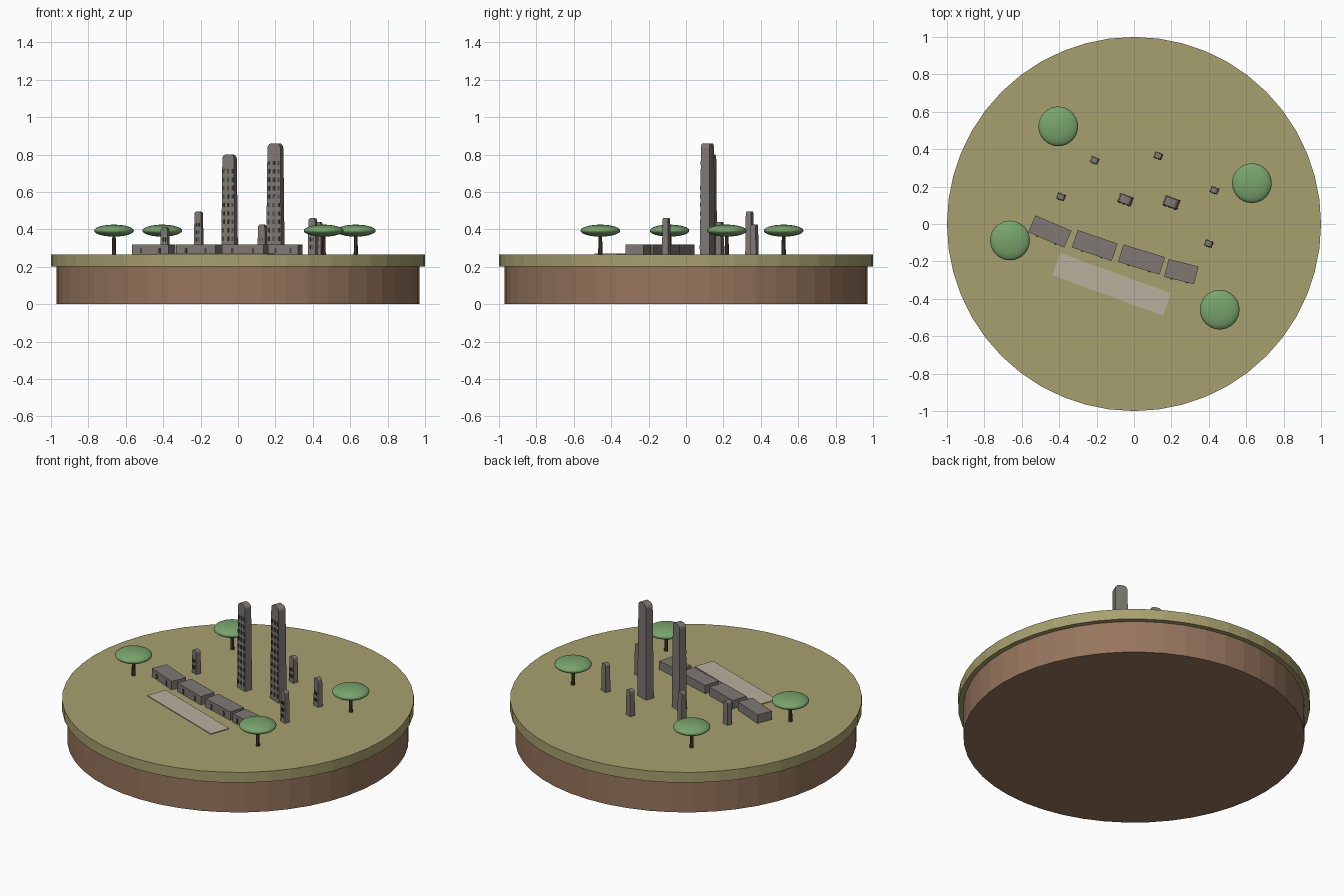
import bpy, bmesh, math
from mathutils import Matrix, Vector

cube = bpy.data.objects.get("Cube")
if cube:
    bpy.data.objects.remove(cube, do_unlink=True)


def material(name, r, g, b):
    m = bpy.data.materials.new(name)
    m.use_nodes = True
    m.diffuse_color = (r, g, b, 1)
    m.node_tree.nodes["Principled BSDF"].inputs["Base Color"].default_value = (r, g, b, 1)
    return m


GRASS = material("dry_grass", 0.39, 0.35, 0.16)
EARTH = material("brown_earth", 0.31, 0.18, 0.11)
STONE = material("grey_stone", 0.21, 0.19, 0.175)
DARK = material("dark_stone", 0.07, 0.06, 0.055)
PAVING = material("pale_paving", 0.49, 0.43, 0.34)
LEAF = material("leaf_green", 0.19, 0.37, 0.15)
BARK = material("dark_bark", 0.08, 0.055, 0.04)

GROUND = 0.265
TILT = math.radians(-20)


def finish(name, bm, mats, loc=(0, 0, 0), turn=0, smooth=False):
    bmesh.ops.recalc_face_normals(bm, faces=bm.faces)
    mesh = bpy.data.meshes.new(name)
    bm.to_mesh(mesh)
    bm.free()
    for m in mats:
        mesh.materials.append(m)
    if smooth:
        mesh.polygons.foreach_set("use_smooth", [True] * len(mesh.polygons))
    ob = bpy.data.objects.new(name, mesh)
    ob.location = loc
    ob.rotation_euler.z = turn
    bpy.context.collection.objects.link(ob)
    return ob


def add_box(bm, centre, size, mat=0):
    matrix = Matrix.Translation(centre) @ Matrix.Diagonal((*size, 1))
    made = bmesh.ops.create_cube(bm, size=1, matrix=matrix)
    for f in {f for v in made["verts"] for f in v.link_faces}:
        f.material_index = mat


def cylinder(name, radius, top_radius, z0, z1, sides, mat, x=0, y=0, smooth=False):
    bm = bmesh.new()
    bmesh.ops.create_cone(bm, cap_ends=True, segments=sides, radius1=radius,
                          radius2=top_radius, depth=z1 - z0)
    return finish(name, bm, [mat], (x, y, (z0 + z1) / 2), 0, smooth)


# Round island
cylinder("earth_base", 0.97, 0.97, 0, 0.2, 48, EARTH)
cylinder("grass_top", 1, 1, 0.2, GROUND, 48, GRASS)


def stele(name, x, y, top, width, depth, columns):
    """Tapered standing slab with a rounded head and rows of carved windows."""
    h = top - GROUND
    half, r = width / 2, width * 0.32
    taper = lambda z: 1 - 0.14 * z / h
    right = [(half, 0)]
    for i in range(6):
        a = math.pi / 2 * i / 5
        right.append((half - r + r * math.cos(a), h - r + r * math.sin(a)))
    outline = right + [(-px, pz) for px, pz in reversed(right)]
    bm = bmesh.new()
    face = bm.faces.new([bm.verts.new((px * taper(pz), -depth / 2, pz)) for px, pz in outline])
    grown = bmesh.ops.extrude_face_region(bm, geom=[face])["geom"]
    back = [v for v in grown if isinstance(v, bmesh.types.BMVert)]
    bmesh.ops.translate(bm, verts=back, vec=Vector((0, depth, 0)))
    for v in bm.verts:
        v.co.y *= taper(v.co.z)
    # Carved windows on the front
    step = 0.045 if h > 0.3 else 0.04
    rows = int((h - 0.06) / step)
    for row in range(rows):
        z = 0.04 + row * step
        for c in range(columns):
            px = (c - (columns - 1) / 2) * width * 0.36 * taper(z)
            add_box(bm, (px, -depth / 2 * taper(z), z),
                    (width * 0.13, 0.008, step * 0.5), 1)
    finish(name, bm, [STONE, DARK], (x, y, GROUND), TILT)


stele("tall_stele_right", 0.2, 0.115, 0.86, 0.085, 0.055, 3)
stele("tall_stele_left", -0.045, 0.13, 0.80, 0.077, 0.05, 3)
for i, (x, y, top) in enumerate([(-0.21, 0.34, 0.495), (-0.39, 0.145, 0.41),
                                 (0.13, 0.365, 0.425), (0.43, 0.18, 0.44),
                                 (0.4, -0.105, 0.46)]):
    stele("small_stele_%d" % (i + 1), x, y, top, 0.044, 0.034, 2)

# Curved row of low ruined blocks with small doorways
for i, (x, y, length, angle) in enumerate([(-0.45, -0.04, 0.21, -23), (-0.21, -0.115, 0.225, -19),
                                           (0.04, -0.19, 0.232, -17), (0.253, -0.255, 0.165, -14)]):
    bm = bmesh.new()
    add_box(bm, (0, 0, 0.0265), (length, 0.098, 0.053))
    for side in (-1, 1):
        add_box(bm, (side * length * 0.25, -0.049, 0.022), (0.012, 0.008, 0.028), 1)
    finish("ruin_block_%d" % (i + 1), bm, [STONE, DARK], (x, y, GROUND), math.radians(angle))

# Paved strip
bm = bmesh.new()
add_box(bm, (0, 0, 0.002), (0.63, 0.127, 0.006))
finish("paved_strip", bm, [PAVING], (-0.12, -0.322, GROUND), TILT)

# Flat-crowned trees
for i, (x, y) in enumerate([(-0.405, 0.522), (0.63, 0.218), (-0.663, -0.088), (0.458, -0.458)]):
    cylinder("tree_trunk_%d" % (i + 1), 0.012, 0.009, GROUND, 0.385, 10, BARK, x, y)
    bm = bmesh.new()
    bmesh.ops.create_uvsphere(bm, u_segments=32, v_segments=16, radius=1,
                              matrix=Matrix.Diagonal((0.106, 0.106, 0.032, 1)))
    finish("tree_crown_%d" % (i + 1), bm, [LEAF], (x, y, 0.393), 0, True)
